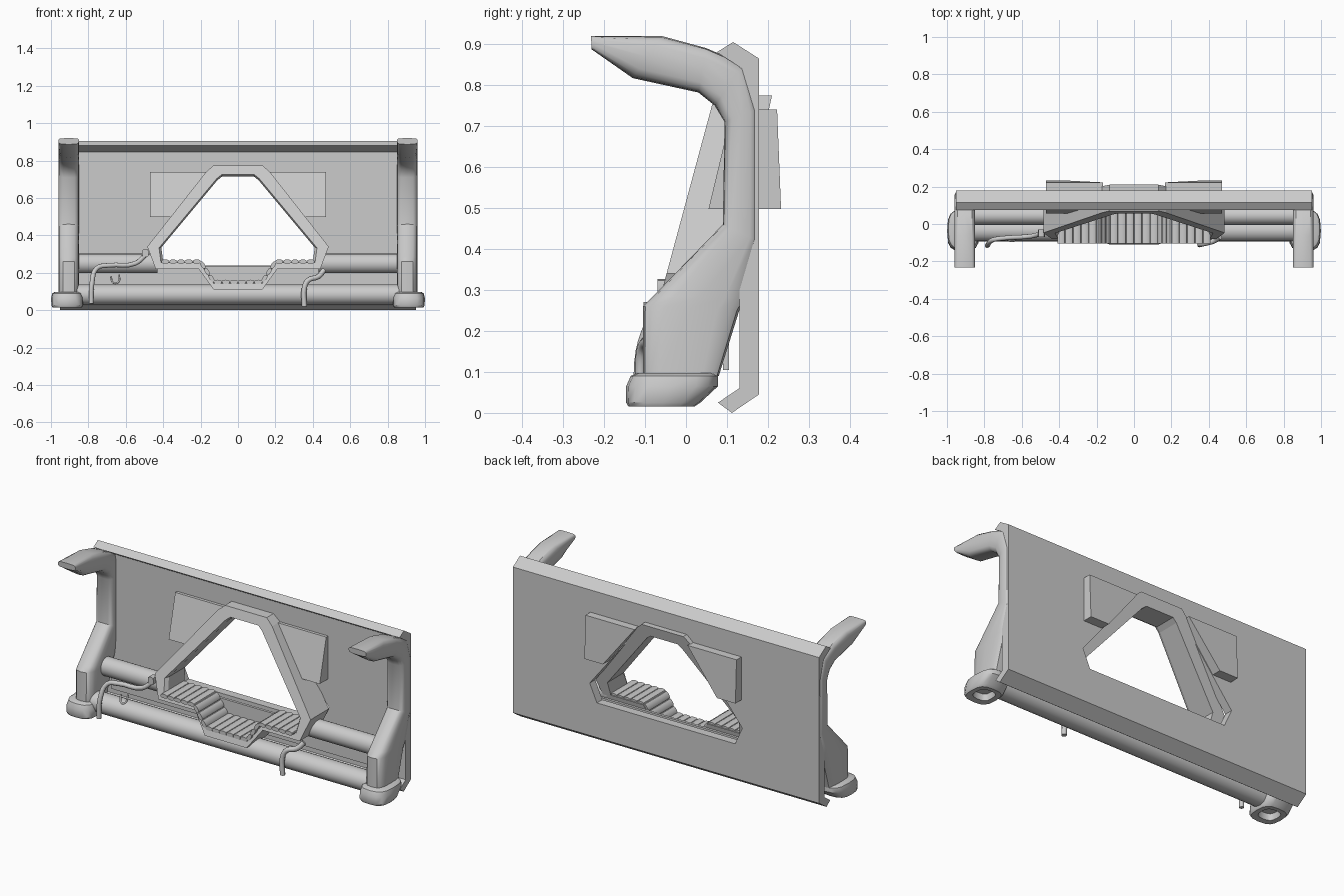
import bpy, bmesh
from math import sin, cos, pi, atan2, hypot, copysign
from mathutils import Vector

cube = bpy.data.objects.get("Cube")
if cube:
    bpy.data.objects.remove(cube, do_unlink=True)

grey = bpy.data.materials.new("light grey")
grey.use_nodes = True
grey.diffuse_color = (0.6, 0.6, 0.6, 1)
grey.node_tree.nodes["Principled BSDF"].inputs["Base Color"].default_value = (0.6, 0.6, 0.6, 1)


def loft(name, rings, loop=False, smooth=True):
    """Join rings of points with quads; cap the ends or join last to first."""
    bm = bmesh.new()
    vr = [[bm.verts.new(p) for p in r] for r in rings]
    pairs = list(zip(vr, vr[1:])) + ([(vr[-1], vr[0])] if loop else [])
    for a, b in pairs:
        for i in range(len(a)):
            j = (i + 1) % len(a)
            bm.faces.new((a[i], a[j], b[j], b[i]))
    if not loop:
        bm.faces.new(vr[0])
        bm.faces.new(vr[-1])
    bmesh.ops.recalc_face_normals(bm, faces=bm.faces)
    me = bpy.data.meshes.new(name)
    bm.to_mesh(me)
    bm.free()
    me.materials.append(grey)
    ob = bpy.data.objects.new(name, me)
    bpy.context.collection.objects.link(ob)
    if smooth:
        bpy.ops.object.select_all(action='DESELECT')
        ob.select_set(True)
        bpy.context.view_layer.objects.active = ob
        bpy.ops.object.shade_smooth_by_angle(angle=0.6)
    return ob


def squircle(n, power=0.75):
    """Unit rounded outline as (u, v) pairs."""
    def f(c):
        return copysign(abs(c) ** power, c)
    return [(f(cos(2 * pi * i / n)), f(sin(2 * pi * i / n))) for i in range(n)]


def bar(name, x0, x1, y, z, ry, rz):
    """Round bar along x."""
    return loft(name, [[(x, y + u * ry, z + v * rz) for u, v in squircle(20, 1)] for x in (x0, x1)])


def hose(name, pts, r):
    cu = bpy.data.curves.new(name, 'CURVE')
    cu.dimensions = '3D'
    cu.bevel_depth = r
    cu.bevel_resolution = 2
    cu.resolution_u = 4
    cu.use_fill_caps = True
    sp = cu.splines.new('BEZIER')
    sp.bezier_points.add(len(pts) - 1)
    for bp, p in zip(sp.bezier_points, pts):
        bp.co = p
        bp.handle_left_type = bp.handle_right_type = 'AUTO'
    cu.materials.append(grey)
    bpy.context.collection.objects.link(bpy.data.objects.new(name, cu))


def mirrored(half):
    return half + [(-x, z) for x, z in reversed(half)]


# Half outlines of the opening, from top centre round to the bottom
outer = mirrored([(0.13, 0.775), (0.17, 0.74), (0.485, 0.34), (0.44, 0.22), (0.21, 0.22), (0.13, 0.11)])
inner = mirrored([(0.085, 0.715), (0.11, 0.695), (0.41, 0.335), (0.40, 0.26), (0.2, 0.26), (0.125, 0.15)])
hole = mirrored([(0.125, 0.765), (0.165, 0.73), (0.475, 0.34), (0.43, 0.24)])


def front_y(z):
    return 0.07 - (0.775 - z) * 0.27


def rear_y(z):
    return 0.21 - (0.775 - z) * 0.22


# Back panel with folded lips, and the opening cut through it
profile = [(0.075, 0.88), (0.115, 0.905), (0.178, 0.865), (0.178, 0.045),
           (0.112, 0.0), (0.078, 0.025), (0.13, 0.06), (0.13, 0.845)]
panel = loft("back_panel", [[(x, y, z) for y, z in profile] for x in (-0.953, 0.953)], smooth=False)
cutter = loft("opening_cutter", [[(x, y, z) for x, z in hole] for y in (0, 0.4)], smooth=False)
mod = panel.modifiers.new("opening", 'BOOLEAN')
mod.operation = 'DIFFERENCE'
mod.solver = 'EXACT'
mod.object = cutter
dg = bpy.context.evaluated_depsgraph_get()
panel.data = bpy.data.meshes.new_from_object(panel.evaluated_get(dg))
panel.modifiers.clear()
bpy.data.objects.remove(cutter, do_unlink=True)

# Tunnel frame round the opening, with a chamfered inner front edge
lip = [(x * 1.03, 0.4 + (z - 0.4) * 1.03) for x, z in inner]
loft("opening_frame", [
    [(x, front_y(z), z) for x, z in outer],
    [(x, front_y(z), z) for x, z in lip],
    [(x, front_y(z) + 0.02, z) for x, z in inner],
    [(x, rear_y(z), z) for x, z in inner],
    [(x, rear_y(z), z) for x, z in outer]], loop=True, smooth=False)

# Rounded slats lining the floor of the opening, standing proud of the frame
path = [(-0.41, 0.26), (-0.2, 0.26), (-0.13, 0.152), (0.13, 0.152), (0.2, 0.26), (0.41, 0.26)]
for (x0, z0), (x1, z1), n in zip(path, path[1:], (5, 3, 6, 3, 5)):
    a, half = atan2(z1 - z0, x1 - x0), hypot(x1 - x0, z1 - z0) / n / 2
    for i in range(n):
        t = (i + 0.5) / n
        cx, cz = x0 + (x1 - x0) * t, z0 + (z1 - z0) * t
        sec = [(cx + u * half * cos(a) - v * 0.011 * sin(a),
                cz + u * half * sin(a) + v * 0.011 * cos(a)) for u, v in squircle(12, 0.8)]
        loft("floor_slat", [[(x, y, z) for x, z in sec] for y in (-0.104, 0.09)])

# Lower cross bar, and the plate behind the bars
bar("lower_cross_bar", -0.86, 0.86, -0.035, 0.083, 0.058, 0.055)
loft("rear_plate", [[(x, y, z) for y, z in ((0.09, 0.105), (0.105, 0.105), (0.105, 0.235), (0.09, 0.235))]
                    for x in (-0.85, 0.85)], smooth=False)

# Leg stations: front edge (y, z) and back edge (y, z)
stations = [((-0.23, 0.887), (-0.232, 0.92)), ((-0.13, 0.817), (-0.06, 0.92)),
            ((0.03, 0.782), (0.05, 0.89)), ((0.07, 0.75), (0.143, 0.85)),
            ((0.094, 0.71), (0.175, 0.74)), ((0.09, 0.46), (0.175, 0.42)),
            ((-0.08, 0.285), (0.147, 0.28)), ((-0.105, 0.26), (0.13, 0.25)),
            ((-0.105, 0.09), (0.08, 0.09))]

# Leg section, rounded in front and squarer behind
section = [(u, v if u < 0.01 else copysign(abs(v) ** 0.6, v)) for u, v in squircle(16, 0.62)]

# Foot levels from the sole recess outwards and up: height, front, back, half width
foot = [(0.05, -0.1, -0.01, 0.045), (0.016, -0.105, -0.005, 0.05),
        (0.015, -0.14, 0.02, 0.078), (0.025, -0.146, 0.035, 0.085),
        (0.065, -0.146, 0.078, 0.086), (0.09, -0.135, 0.078, 0.08), (0.097, -0.12, 0.07, 0.068)]

for s, side in ((1, "left"), (-1, "right")):
    # Hooked leg
    rings = []
    for f, b in stations:
        f, b = Vector(f), Vector(b)
        m, h = (f + b) / 2, (b - f) / 2
        rings.append([(s * (0.905 + v * 0.055), m.x + u * h.x, m.y + u * h.y) for u, v in section])
    loft(side + "_hooked_leg", rings)

    # Foot, undercut at the back and recessed below
    loft(side + "_foot", [[(s * (0.913 + u * w), (y0 + y1) / 2 + v * (y1 - y0) / 2, z)
                           for u, v in squircle(16, 0.68)] for z, y0, y1, w in foot])

    # Upper cross bar, ending at the frame
    bar(side + "_upper_cross_bar", s * 0.43, s * 0.88, 0.045, 0.25, 0.05, 0.052)

    # Pad passing through the panel, cut along the frame's slope
    pad = [(0.165, 0.74), (0.47, 0.74), (0.47, 0.498), (0.355, 0.498)]
    loft(side + "_pad", [
        [(s * x, 0.055 + (z - 0.498) * 0.24, z) for x, z in pad],
        [(s * x, 0.232 - (z - 0.498) * 0.04, z) for x, z in pad]], smooth=False)

# Hoses, with a clip at the frame corner
loft("hose_clip", [[(-0.495 + u * 0.018, y, 0.305 + v * 0.022)
                    for u, v in squircle(8, 0.6)] for y in (-0.07, -0.03)])
hose("right_hose", [(-0.785, -0.115, 0.035), (-0.78, -0.11, 0.15), (-0.755, -0.085, 0.225),
                    (-0.69, -0.075, 0.24), (-0.55, -0.065, 0.25), (-0.49, -0.05, 0.3)], 0.013)
hose("left_hose", [(0.355, -0.11, 0.02), (0.355, -0.11, 0.12), (0.375, -0.105, 0.16),
                   (0.43, -0.09, 0.18), (0.46, -0.07, 0.215)], 0.014)
hose("small_hook", [(-0.68, -0.07, 0.18), (-0.665, -0.09, 0.145), (-0.64, -0.09, 0.15),
                    (-0.635, -0.07, 0.19)], 0.005)
